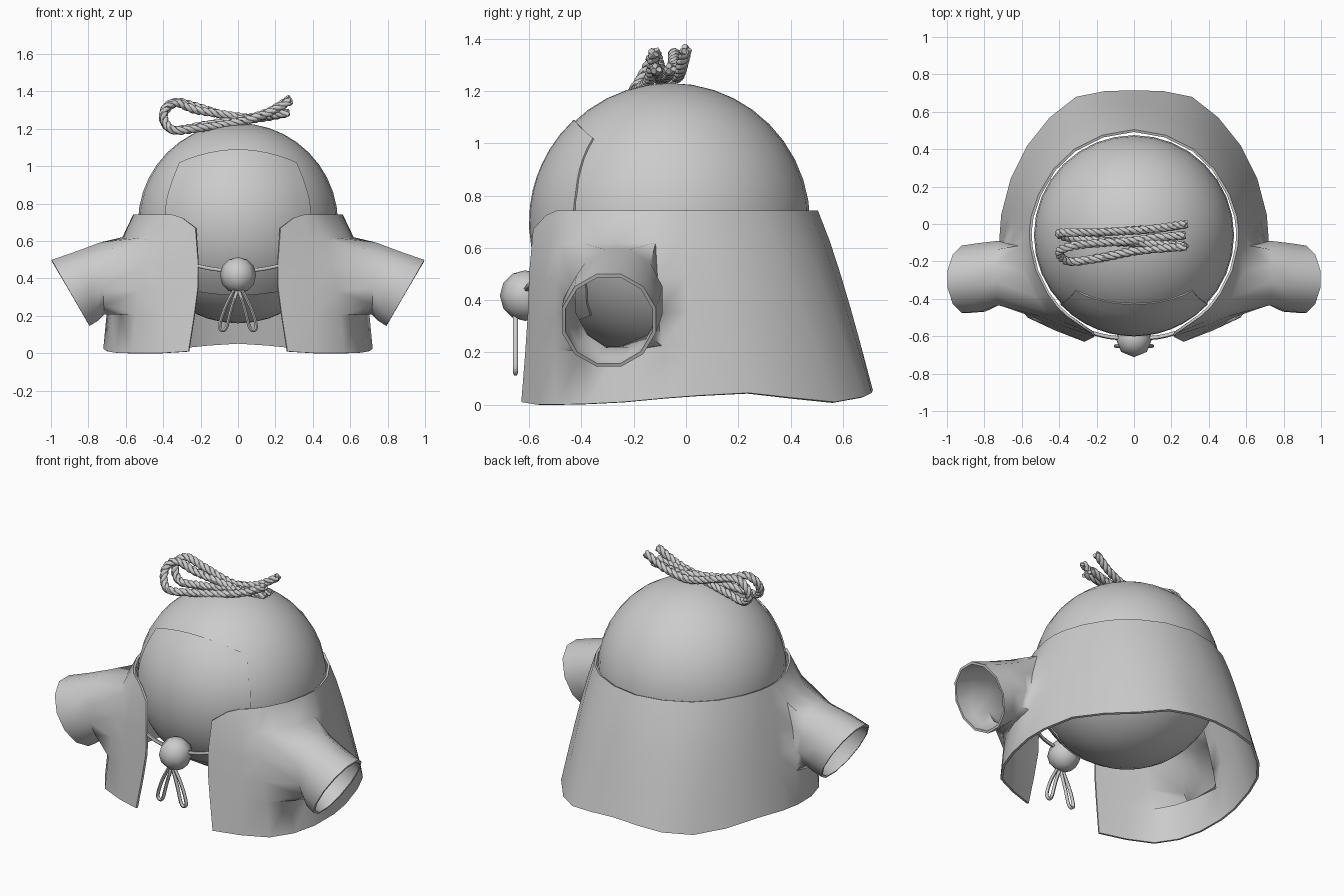
import bpy, bmesh, math
from mathutils import Vector

if "Cube" in bpy.data.objects:
    bpy.data.objects.remove(bpy.data.objects["Cube"])

CENTER, R = Vector((0, -0.06, 0.695)), 0.535


def add_mesh(name, bm):
    me = bpy.data.meshes.new(name)
    bm.to_mesh(me)
    bm.free()
    ob = bpy.data.objects.new(name, me)
    bpy.context.collection.objects.link(ob)
    return ob


def finish(ob, angle=60):
    """Apply modifiers / curves to mesh and shade smooth."""
    bpy.ops.object.select_all(action='DESELECT')
    ob.select_set(True)
    bpy.context.view_layer.objects.active = ob
    bpy.ops.object.convert(target='MESH')
    bpy.ops.object.shade_smooth_by_angle(angle=math.radians(angle))


def spline_points(pts, n):
    """Catmull-Rom samples through pts."""
    p = [Vector(q) for q in pts]
    p = [2 * p[0] - p[1]] + p + [2 * p[-1] - p[-2]]
    out = []
    for i in range(1, len(p) - 2):
        a, b, c, d = p[i - 1:i + 3]
        for k in range(n):
            t = k / n
            out.append(0.5 * (2 * b + (c - a) * t + (2 * a - 5 * b + 4 * c - d) * t**2
                              + (3 * b - a - 3 * c + d) * t**3))
    return out + [p[-2]]


def tube(name, paths, radius):
    cu = bpy.data.curves.new(name, 'CURVE')
    cu.dimensions = '3D'
    cu.bevel_depth, cu.bevel_resolution = radius, 1
    cu.use_fill_caps = True
    for path in paths:
        s = cu.splines.new('POLY')
        s.points.add(len(path) - 1)
        for sp, q in zip(s.points, path):
            sp.co = (*q, 1)
    ob = bpy.data.objects.new(name, cu)
    bpy.context.collection.objects.link(ob)
    finish(ob)


def rope(name, pts):
    """Three strands twisted around a path lying mostly in the xz plane."""
    path = spline_points(pts, 14)
    strands = [[], [], []]
    dist = 0
    for i, p in enumerate(path):
        tan = (path[min(i + 1, len(path) - 1)] - path[max(i - 1, 0)]).normalized()
        n = Vector((0, 1, 0))
        n = (n - tan * n.dot(tan)).normalized()
        b = tan.cross(n)
        if i:
            dist += (p - path[i - 1]).length
        for k in range(3):
            a = dist * 55 + k * math.tau / 3
            strands[k].append(p + (n * math.cos(a) + b * math.sin(a)) * 0.012)
    tube(name, strands, 0.0125)


# head ball
bm = bmesh.new()
bmesh.ops.create_uvsphere(bm, u_segments=32, v_segments=20, radius=R)
bmesh.ops.translate(bm, verts=bm.verts, vec=CENTER)
finish(add_mesh("head", bm))

# thin face panel lying on the head: (z at middle, z at edge, half width)
bm = bmesh.new()
outline = spline_points([(0.31, 0.34, 0.27), (0.5, 0.5, 0.38), (0.76, 0.76, 0.39),
                         (0.92, 0.9, 0.36), (1.09, 1.02, 0.315)], 3)
grid = []
for zm, ze, w in outline:
    row = []
    for j in range(13):
        u = j / 6 - 1
        x, z = u * w, zm + (ze - zm) * u * u
        y = CENTER.y - math.sqrt(0.541**2 - x * x - (z - CENTER.z)**2)
        row.append(bm.verts.new((x, y, z)))
    grid.append(row)
for a, b in zip(grid, grid[1:]):
    for j in range(12):
        bm.faces.new((a[j], a[j + 1], b[j + 1], b[j]))
ob = add_mesh("face_panel", bm)
m = ob.modifiers.new("thickness", 'SOLIDIFY')
m.thickness, m.offset = 0.012, -1
finish(ob)

# coat: half profile columns (bottom x, y, z, top x, y) from back to front
cols = [(0, .715, .055, 0, .505), (.16, .71, .045, .17, .475), (.31, .68, .03, .32, .4),
        (.45, .57, .01, .43, .295), (.57, .42, .025, .51, .16), (.66, .24, .045, .55, .04),
        (.71, .05, .035, .56, -.04), (.72, -.08, .025, .555, -.12), (.70, -.24, .01, .525, -.25),
        (.655, -.38, .003, .465, -.37), (.57, -.5, 0, .41, -.445), (.42, -.57, 0, .355, -.495)]
steps = [0, .17, .36, .55, .72, 1]
front = [(.30, -.535, .725), (.228, -.585, .67), (.215, -.6, .5), (.215, -.605, .35),
         (.235, -.615, .2), (.265, -.63, .01)]
bm = bmesh.new()
coat = []
for i, (bx, by, bz, tx, ty) in enumerate(cols):
    col = []
    for t in steps:
        p = Vector((tx, ty, 0.742)).lerp(Vector((bx, by, bz)), t)
        out = Vector((p.x, p.y + 0.06, 0)).normalized()
        amount = 0.045 if 7 <= i <= 10 else 0.012
        if i == 11:
            amount = 0.025
        col.append(bm.verts.new(p + out * amount * math.sin(math.pi * t**0.7)))
    coat.append(col)
coat.append([bm.verts.new(p) for p in front])
for i in range(len(coat) - 1):
    for j in range(5):
        if not (7 <= i <= 9 and 1 <= j <= 3):      # arm hole
            bm.faces.new((coat[i][j], coat[i][j + 1], coat[i + 1][j + 1], coat[i + 1][j]))

# sleeve: rings grown out of the arm hole (top x,z, bottom x,z, y centre, y radius)
loop = ([coat[i][1] for i in (7, 8, 9, 10)] + [coat[10][j] for j in (2, 3)]
        + [coat[i][4] for i in (10, 9, 8, 7)] + [coat[7][j] for j in (3, 2)])
for xt, zt, xb, zb, cy, ry in [(.735, .6, .715, .2, -.262, .178),
                               (.87, .55, .75, .165, -.285, .19),
                               (1.0, .505, .79, .14, -.295, .186)]:
    c, up = Vector(((xt + xb) / 2, cy, (zt + zb) / 2)), Vector((xt - xb, 0, zt - zb)) / 2
    ring = []
    for k in range(12):
        a = math.radians(45 + 30 * k)
        ring.append(bm.verts.new(c + up * math.sin(a) + Vector((0, ry * math.cos(a), 0))))
    for k in range(12):
        n = (k + 1) % 12
        bm.faces.new((loop[k], loop[n], ring[n], ring[k]))
    loop = ring
bmesh.ops.recalc_face_normals(bm, faces=bm.faces)
bm.faces.ensure_lookup_table()
if bm.faces[0].normal.y < 0:
    bmesh.ops.reverse_faces(bm, faces=bm.faces)
ob = add_mesh("coat", bm)
ob.modifiers.new("mirror", 'MIRROR')
m = ob.modifiers.new("thickness", 'SOLIDIFY')
m.thickness, m.offset = 0.014, -1
finish(ob)

# coat bobble
bm = bmesh.new()
bmesh.ops.create_uvsphere(bm, u_segments=8, v_segments=6, radius=0.097)
bmesh.ops.translate(bm, verts=bm.verts, vec=(0, -0.615, 0.417))
finish(add_mesh("bobble", bm))

# cord between coat fronts and hanging loops
tube("coat_cord", [spline_points([(-.25, -.575, .475), (-.13, -.605, .45), (0, -.61, .44),
                                  (.13, -.605, .45), (.25, -.575, .475)], 4)], 0.011)
for name, s in (("left_loop", -1), ("right_loop", 1)):
    pts = [(0, .35), (.035, .24), (.06, .145), (.08, .121), (.098, .145), (.07, .24), (.015, .35)]
    tube(name, [spline_points([(s * x, -.652, z) for x, z in pts], 5)], 0.01)

# twisted hair ropes, each folded into a loop
rope("hair_rope_back", [(.28, 0, 1.36), (.15, -.02, 1.285), (0, -.035, 1.255), (-.2, -.045, 1.31),
                        (-.33, -.045, 1.34), (-.4, -.05, 1.27), (-.35, -.075, 1.195),
                        (-.2, -.09, 1.215), (0, -.1, 1.25), (.27, -.115, 1.285)])
rope("hair_rope_front", [(.27, -.06, 1.285), (.1, -.075, 1.255), (0, -.09, 1.265),
                         (-.22, -.105, 1.3), (-.34, -.12, 1.34), (-.4, -.15, 1.28),
                         (-.35, -.2, 1.195), (-.2, -.185, 1.205), (0, -.145, 1.235),
                         (.15, -.13, 1.28), (.28, -.12, 1.35)])
